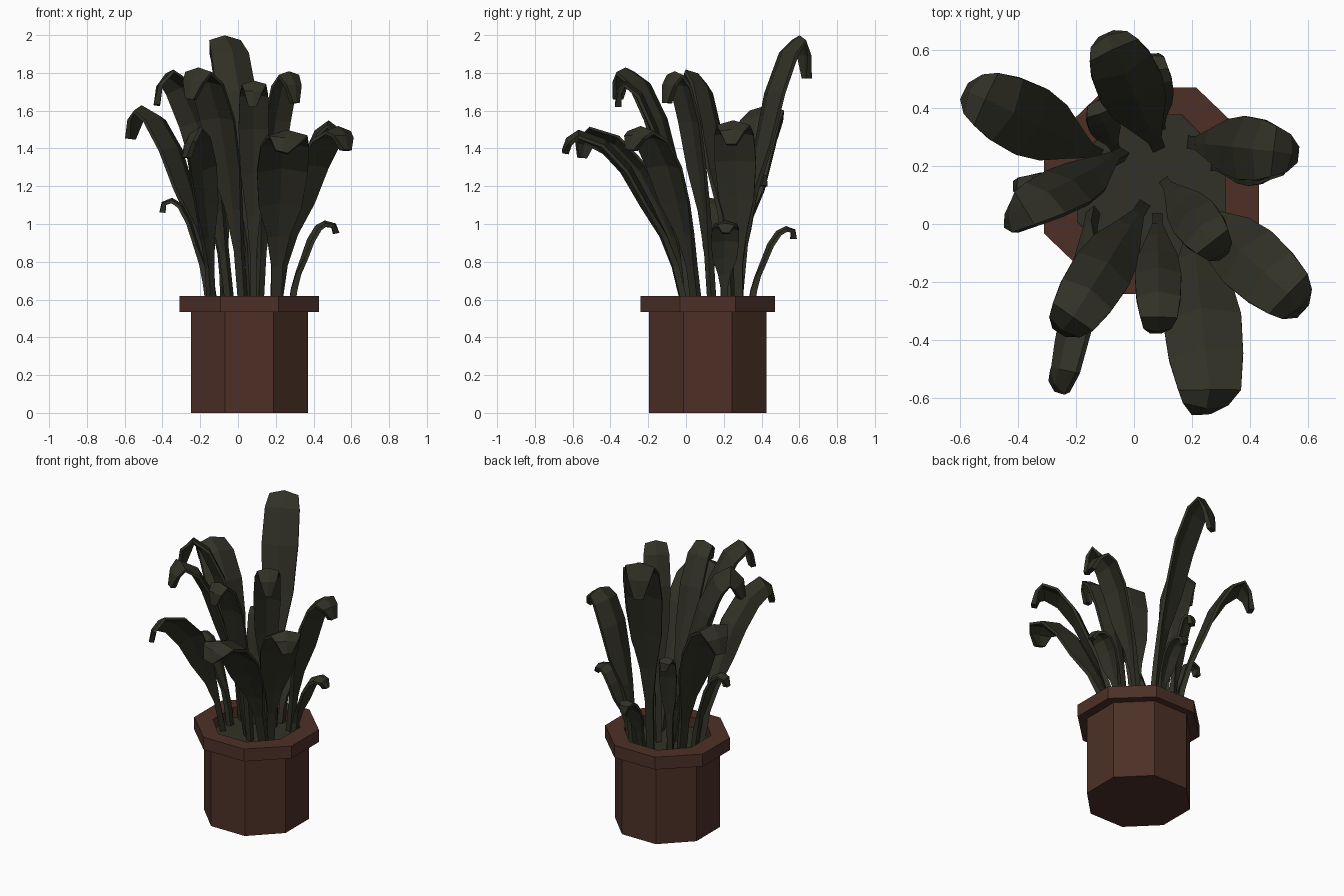
import bpy, bmesh, math
from mathutils import Vector, Matrix

if "Cube" in bpy.data.objects:
    bpy.data.objects.remove(bpy.data.objects["Cube"])

def material(name, rgb):
    m = bpy.data.materials.new(name)
    m.diffuse_color = (*rgb, 1)
    m.use_nodes = True
    m.node_tree.nodes["Principled BSDF"].inputs["Base Color"].default_value = m.diffuse_color
    return m

CLAY = material("brown clay", (0.074, 0.030, 0.020))
GREEN = material("dark leaf green", (0.031, 0.031, 0.020))
CENTRE = (0.06, 0.115)

def finish(name, bm, mat):
    bmesh.ops.recalc_face_normals(bm, faces=bm.faces)
    me = bpy.data.meshes.new(name)
    bm.to_mesh(me)
    bm.free()
    me.materials.append(mat)
    ob = bpy.data.objects.new(name, me)
    bpy.context.collection.objects.link(ob)
    return ob

def skin(name, rings, mat, cap_start=True, cap_end=True):
    """Join equal rings of points into a capped tube."""
    bm = bmesh.new()
    vr = [[bm.verts.new(p) for p in r] for r in rings]
    n = len(vr[0])
    for a, b in zip(vr, vr[1:]):
        for i in range(n):
            j = (i + 1) % n
            bm.faces.new((a[i], a[j], b[j], b[i]))
    if cap_start:
        bm.faces.new(vr[0][::-1])
    if cap_end:
        bm.faces.new(vr[-1])
    return finish(name, bm, mat)

def octagon(ax, ay, z):
    """Octagon with flat sides at distance ax, ay from the pot centre."""
    k = 1 / math.cos(math.pi / 8)
    return [(CENTRE[0] + ax * k * math.cos(math.pi * (2 * i + 1) / 8),
             CENTRE[1] + ay * k * math.sin(math.pi * (2 * i + 1) / 8), z) for i in range(8)]

# Octagonal pot with overhanging rim and hollow top
skin("pot", [octagon(*p) for p in [(.31, .31, 0), (.31, .31, .535), (.37, .355, .535),
                                   (.37, .355, .62), (.255, .26, .62), (.255, .26, .53)]], CLAY)
# Planting surface
skin("soil", [octagon(.254, .259, .532), octagon(.254, .259, .55)], GREEN)

# Leaf shape: outward fraction, height fraction, width fraction
RISE = [(0, 0, .2), (.1, .25, .22), (.2, .42, .45), (.34, .6, .85),
        (.52, .8, 1), (.76, .95, .95), (1, 1, .8)]
Z0 = 0.54

def leaf(name, base, peak, tip, width, roll=0):
    base, peak, tip = Vector((*base, Z0)), Vector(peak), Vector(tip)
    span = peak - base
    pts = [base + Vector((span.x * s, span.y * s, span.z * h)) for s, h, _ in RISE]
    out = Vector((span.x, span.y, 0)).normalized()
    # drooping end bulges outward before the tip
    pts += [peak.lerp(tip, .5) + out * .02 + Vector((0, 0, .015)), tip]
    fracs = [f for _, _, f in RISE] + [.6, .25]
    flat = Vector((-out.y, out.x, 0))
    rings = []
    for i, (p, f) in enumerate(zip(pts, fracs)):
        t = (pts[min(i + 1, len(pts) - 1)] - pts[max(i - 1, 0)]).normalized()
        side = (flat - t * flat.dot(t)).normalized()
        side = Matrix.Rotation(math.radians(roll), 3, t) @ side
        n = t.cross(side).normalized()
        w = max(width * f, .035) / 2
        blade = min(1, max(0, (f - .22) * 2)) if i else 0
        lift = n * w * .28 * blade
        th = n * (.017 - .008 * blade)
        rings.append([p - side * w - lift - th, p - th, p + side * w - lift - th,
                      p + side * w - lift + th, p + th, p - side * w - lift + th])
    skin(name, rings, GREEN)

# Large leaves
leaf("leaf_back_tall", (.08, .27), (-.07, .60, 1.99), (-.09, .64, 1.77), .23)
leaf("leaf_front_middle", (.08, .02), (.085, -.32, 1.75), (.075, -.36, 1.62), .16)
leaf("leaf_front_left_tall", (.03, .06), (-.21, -.32, 1.82), (-.25, -.36, 1.66), .21)
leaf("leaf_front_right", (.2, .0), (.26, -.57, 1.49), (.23, -.64, 1.38), .27)
leaf("leaf_front_left_low", (-.14, .04), (-.25, -.50, 1.47), (-.27, -.55, 1.35), .17, 50)
leaf("leaf_left_back", (-.13, .24), (-.51, .43, 1.62), (-.57, .45, 1.45), .25)
leaf("leaf_left_tall", (-.04, .24), (-.38, .06, 1.79), (-.43, .01, 1.63), .19, 30)
leaf("leaf_right_back", (.2, .28), (.48, .25, 1.54), (.55, .24, 1.42), .22)
leaf("leaf_right_front", (.2, .06), (.53, -.24, 1.51), (.57, -.29, 1.39), .24)
leaf("leaf_right_tall", (.11, .14), (.27, -.06, 1.80), (.30, -.10, 1.64), .17)

# Small leaves
leaf("small_leaf_back", (.09, .34), (.075, .53, .98), (.07, .57, .92), .11)
leaf("small_leaf_left", (-.15, .13), (-.35, .13, 1.13), (-.40, .13, 1.06), .10)
leaf("small_leaf_right", (.28, .2), (.46, .21, 1.01), (.52, .21, .95), .15)
leaf("small_leaf_back_left", (-.07, .27), (-.12, .38, 1.27), (-.12, .41, 1.20), .11)
